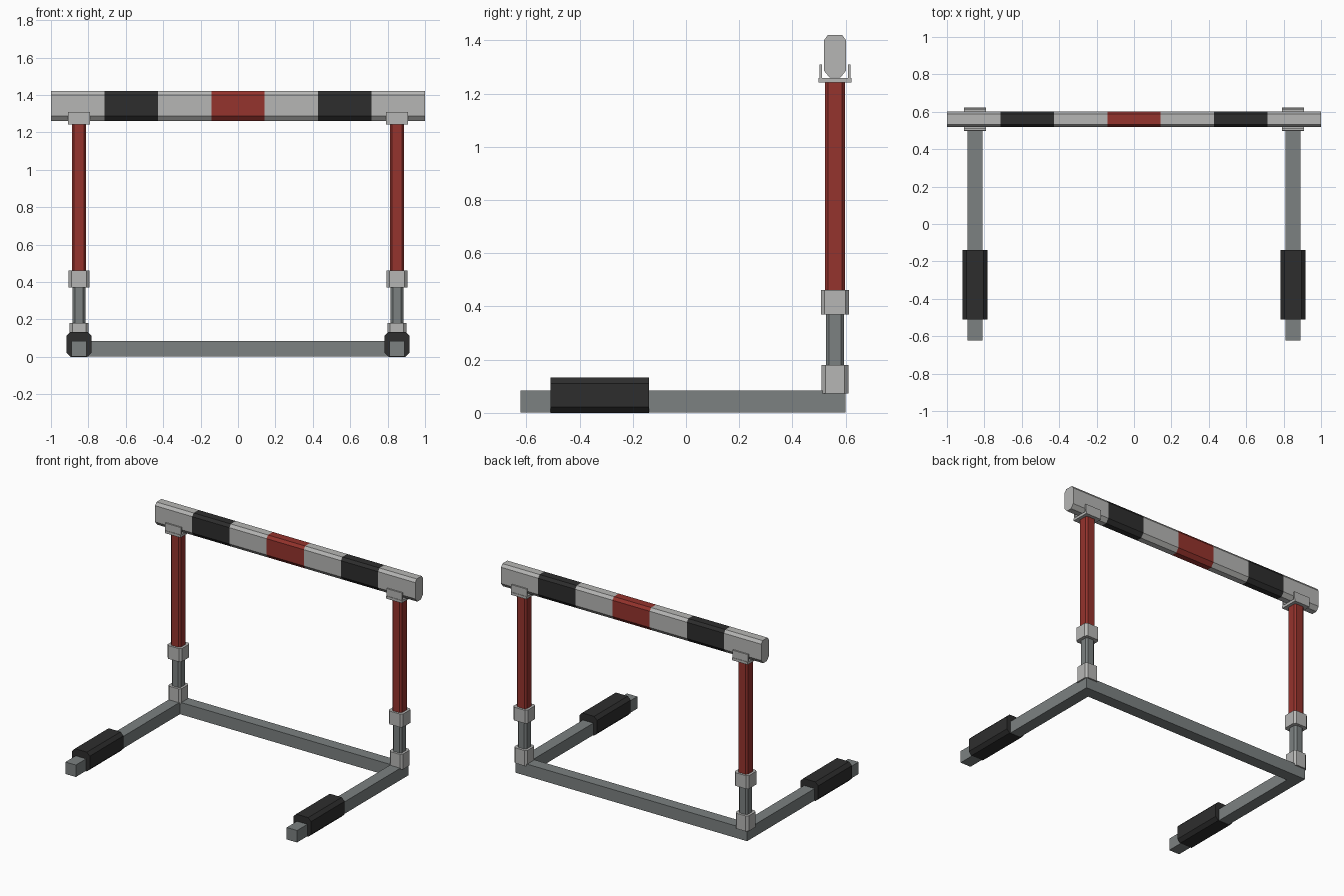
import bpy, bmesh

cube = bpy.data.objects.get("Cube")
if cube:
    bpy.data.objects.remove(cube, do_unlink=True)


def material(name, rgb):
    m = bpy.data.materials.new(name)
    m.use_nodes = True
    m.diffuse_color = (*rgb, 1)
    m.node_tree.nodes["Principled BSDF"].inputs["Base Color"].default_value = (*rgb, 1)
    return m


white = material("off white", (0.47, 0.47, 0.46))
red = material("red", (0.30, 0.033, 0.026))
black = material("black", (0.027, 0.027, 0.027))
grey = material("steel grey", (0.20, 0.22, 0.22))


def chamfered(cu, cv, hu, hv, c=0.0):
    """Rectangle outline with its corners cut by c."""
    if c == 0:
        return [(cu - hu, cv - hv), (cu + hu, cv - hv), (cu + hu, cv + hv), (cu - hu, cv + hv)]
    pts = []
    for su, sv in ((-1, -1), (1, -1), (1, 1), (-1, 1)):
        a = (cu + su * (hu - c), cv + sv * hv)
        b = (cu + su * hu, cv + sv * (hv - c))
        pts += [a, b] if su * sv < 0 else [b, a]
    return pts


def prism(name, outline, stations, axis, mats, pattern=(0,)):
    """Sweep an outline along an axis; each span takes its material from the pattern."""
    place = {"x": lambda t, u, v: (t, u, v),
             "y": lambda t, u, v: (u, t, v),
             "z": lambda t, u, v: (u, v, t)}[axis]
    bm = bmesh.new()
    rings = [[bm.verts.new(place(t, u, v)) for u, v in outline] for t in stations]
    n = len(outline)
    for k in range(len(rings) - 1):
        for i in range(n):
            j = (i + 1) % n
            f = bm.faces.new((rings[k][i], rings[k][j], rings[k + 1][j], rings[k + 1][i]))
            f.material_index = pattern[k]
    bm.faces.new(rings[0]).material_index = pattern[0]
    bm.faces.new(rings[-1]).material_index = pattern[-1]
    bmesh.ops.recalc_face_normals(bm, faces=bm.faces)
    mesh = bpy.data.meshes.new(name)
    bm.to_mesh(mesh)
    bm.free()
    for m in mats:
        mesh.materials.append(m)
    obj = bpy.data.objects.new(name, mesh)
    bpy.context.collection.objects.link(obj)
    return obj


POST_X, POST_Y = 0.85, 0.56

# Striped top bar, seven equal bands
half = [(0.02, 1.26), (0.042, 1.287), (0.042, 1.40), (0.027, 1.42)]
bar_outline = [(POST_Y + u, v) for u, v in half] + [(POST_Y - u, v) for u, v in reversed(half)]
prism("top_bar", bar_outline, [-1 + 2 * i / 7 for i in range(8)], "x",
      [white, black, red], (0, 1, 0, 2, 0, 1, 0))

# Base crossbar between the two legs
prism("base_crossbar", chamfered(POST_Y, 0.0435, 0.04, 0.0415),
      (-POST_X + 0.04, POST_X - 0.04), "x", [grey])

for side, s in (("left", 1), ("right", -1)):
    x = s * POST_X
    # Floor leg and its counterweight
    prism(side + "_leg", chamfered(x, 0.0435, 0.04, 0.0415), (-0.623, 0.60), "y", [grey])
    prism(side + "_weight", chamfered(x, 0.0665, 0.068, 0.0665, 0.022), (-0.51, -0.14), "y", [black])

    # Telescoping upright with collars
    prism(side + "_lower_post", chamfered(x, POST_Y, 0.034, 0.034, 0.012), (0.08, 0.42), "z", [grey])
    prism(side + "_upper_post", chamfered(x, POST_Y, 0.038, 0.038, 0.012), (0.40, 1.245), "z", [red])
    prism(side + "_base_collar", chamfered(x, POST_Y, 0.05, 0.05, 0.014), (0.073, 0.18), "z", [white])
    prism(side + "_post_collar", chamfered(x, POST_Y, 0.055, 0.053, 0.014), (0.37, 0.462), "z", [white])

    # Cradle holding the bar
    prism(side + "_cradle_plate", chamfered(x, POST_Y, 0.06, 0.062), (1.241, 1.259), "z", [white])
    for end, d in (("front", -1), ("back", 1)):
        prism(f"{side}_cradle_{end}_lip", chamfered(x, POST_Y + d * 0.054, 0.06, 0.005),
              (1.255, 1.31), "z", [white])
